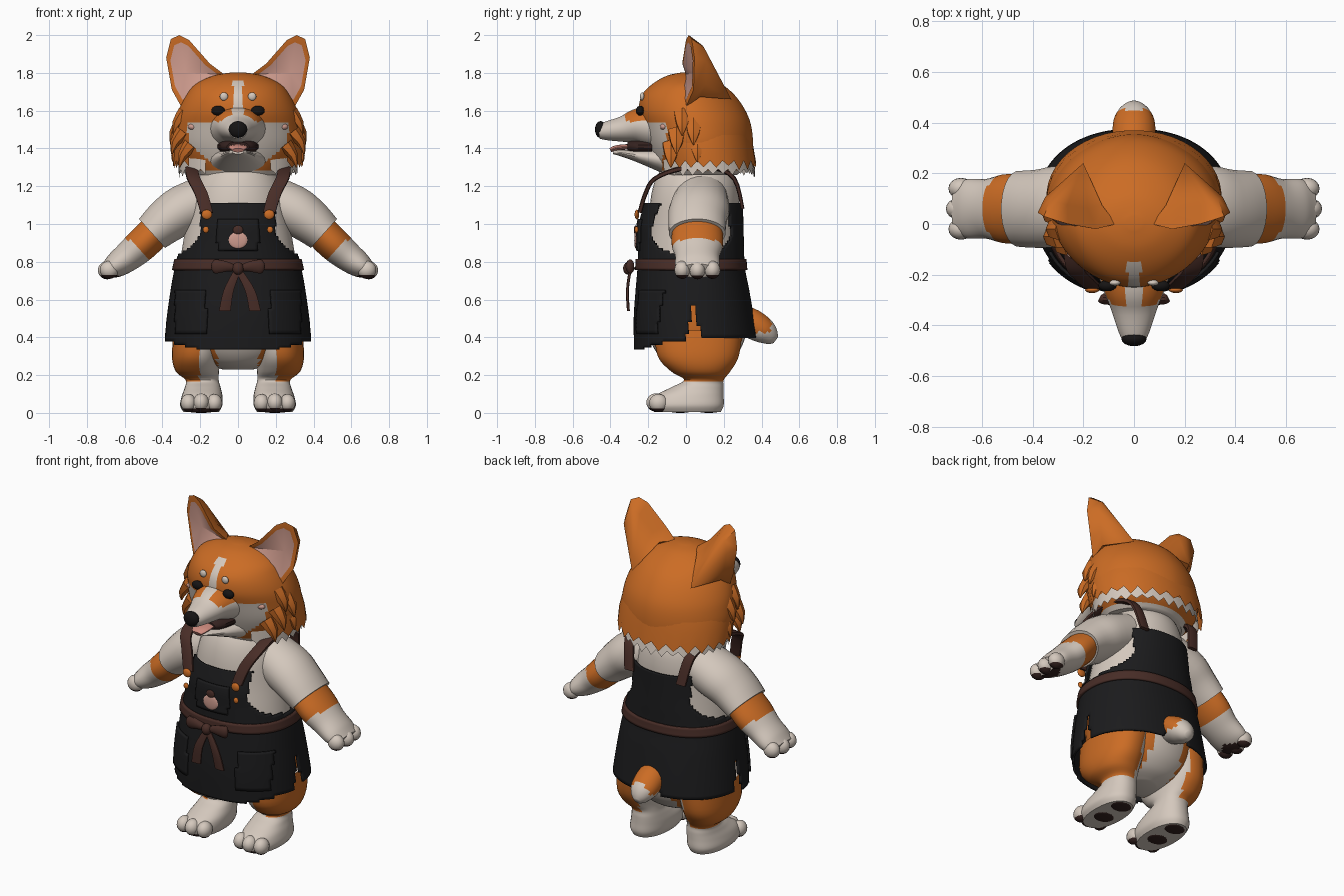
import bpy, bmesh, math, random
from mathutils import Vector, Matrix

if "Cube" in bpy.data.objects:
    bpy.data.objects.remove(bpy.data.objects["Cube"])

random.seed(4)
COLOURS = {"orange fur": (0.60, 0.15, 0.018), "cream": (0.66, 0.58, 0.51), "charcoal cloth": (0.011, 0.011, 0.012),
           "brown leather": (0.065, 0.026, 0.02), "soft pink": (0.62, 0.33, 0.27), "dark pad": (0.035, 0.016, 0.014),
           "nose black": (0.008, 0.007, 0.007), "tongue pink": (0.62, 0.26, 0.21)}
MATS = {}
for n, c in COLOURS.items():
    MATS[n] = bpy.data.materials.new(n)
    MATS[n].diffuse_color = (*c, 1)
OR, CR, CH, BR, PK, PAD, BK, TG = COLOURS


def finish(name, bm, rule, mirror=False, angle=40, thick=0):
    """Colour faces by rule (None deletes), make the object, add modifiers."""
    slots, dead = [], []
    for f in bm.faces:
        m = rule if isinstance(rule, str) else rule(f.calc_center_median())
        if m is None:
            dead.append(f)
            continue
        if m not in slots:
            slots.append(m)
        f.material_index = slots.index(m)
        f.smooth = True
    bmesh.ops.delete(bm, geom=dead, context='FACES')
    bmesh.ops.recalc_face_normals(bm, faces=bm.faces[:])
    me = bpy.data.meshes.new(name)
    bm.to_mesh(me)
    bm.free()
    for s in slots:
        me.materials.append(MATS[s])
    me.set_sharp_from_angle(angle=math.radians(angle))
    ob = bpy.data.objects.new(name, me)
    bpy.context.collection.objects.link(ob)
    if thick:
        ob.modifiers.new("thickness", 'SOLIDIFY').thickness = thick
    if mirror:
        ob.modifiers.new("mirror", 'MIRROR').use_clip = False
    return ob


def spline(keys, n):
    """Smooth interpolation of equal-length tuples."""
    out = []
    for i in range(len(keys) - 1):
        k = [keys[max(i - 1, 0)], keys[i], keys[i + 1], keys[min(i + 2, len(keys) - 1)]]
        for j in range(n):
            t = j / n
            out.append([0.5 * (2 * b + (c - a) * t + (2 * a - 5 * b + 4 * c - d) * t * t + (3 * b - a - 3 * c + d) * t ** 3)
                        for a, b, c, d in zip(*k)])
    return out + [list(keys[-1])]


def skin(name, rings, rule, seg=32, p=1.0, cap=True, jag=0, **kw):
    """Skin a list of (centre, U, V) superelliptic rings."""
    bm = bmesh.new()
    rows = []
    for r, (c, u, v) in enumerate(rings):
        row = []
        for i in range(seg):
            a = 2 * math.pi * (i + 0.5) / seg
            ca, sa = math.cos(a), math.sin(a)
            q = c + u * math.copysign(abs(ca) ** p, ca) + v * math.copysign(abs(sa) ** p, sa)
            if jag and r == 0 and i % 2:
                q.z -= jag * random.uniform(0.6, 1.3)
            row.append(bm.verts.new(q))
        rows.append(row)
    for a, b in zip(rows, rows[1:]):
        for i in range(seg):
            j = (i + 1) % seg
            bm.faces.new((a[i], a[j], b[j], b[i]))
    if cap:
        bm.faces.new(rows[0])
        bm.faces.new(rows[-1])
    return finish(name, bm, rule, **kw)


def stack(name, keys, rule, n=5, **kw):
    """Horizontal rings from (z, centre x, half width, y front, y back)."""
    rings = [(Vector((cx, (f + b) / 2, z)), Vector((w, 0, 0)), Vector((0, (b - f) / 2, 0)))
             for z, cx, w, f, b in spline(keys, n)]
    return skin(name, rings, rule, **kw)


def sweep(name, pts, side, rule, n=4, **kw):
    """Tube along (x, y, z, side radius, other radius)."""
    ks = spline(pts, n)
    side, rings = Vector(side), []
    for i, k in enumerate(ks):
        t = Vector(ks[min(i + 1, len(ks) - 1)][:3]) - Vector(ks[max(i - 1, 0)][:3])
        rings.append((Vector(k[:3]), side * k[3], t.cross(side).normalized() * k[4]))
    return skin(name, rings, rule, **kw)


def blob(name, centres, scale, rule, **kw):
    bm = bmesh.new()
    for c in centres:
        bmesh.ops.create_uvsphere(bm, u_segments=16, v_segments=10, radius=1,
                                  matrix=Matrix.Translation(c) @ Matrix.Diagonal((*scale, 1)))
    return finish(name, bm, rule, **kw)


# Head with orange mask, cream blaze and cheeks
def head_colour(c):
    if c.y < 0.02 and 1.5 < c.z < 1.765 and abs(c.x) < 0.027:
        return CR
    edge = -0.10 - 0.25 * max(0, 1.44 - c.z)
    if c.z < 1.535 and c.y < edge and abs(c.x) < 0.265:
        return CR
    return CR if c.z < 1.285 else OR


stack("head", [(1.26, 0, .24, -.13, .27), (1.33, 0, .305, -.165, .345), (1.42, 0, .34, -.20, .355),
               (1.52, 0, .335, -.23, .345), (1.60, 0, .315, -.25, .315), (1.68, 0, .275, -.235, .26),
               (1.74, 0, .225, -.18, .19), (1.785, 0, .13, -.1, .11), (1.803, 0, .03, -.02, .03)],
      head_colour, seg=96, p=1.07)

# Ragged neck ruff: cream fringe under orange fringe
stack("ruff_fringe", [(1.29, 0, .315, -.16, .365), (1.36, 0, .315, -.16, .345)],
      lambda c: CR if c.y > -0.12 else None, n=1, seg=60, jag=.035, cap=False)
stack("ruff_orange", [(1.335, 0, .345, -.15, .37), (1.41, 0, .345, -.18, .357), (1.47, 0, .335, -.2, .345)],
      lambda c: OR if c.y > -0.07 else None, n=1, seg=48, jag=.04, cap=False)
for i, (x, y, z) in enumerate([(.31, -.02, 1.56), (.325, .04, 1.51), (.32, -.05, 1.46), (.315, .06, 1.42), (.28, -.08, 1.39)]):
    sweep(f"cheek_tuft_{i}", [(x - .03, y, z + .03, .05, .04), (x + .015, y, z - .03, .035, .025), (x + .03, y, z - .09, .004, .004)],
          (0, 1, 0), OR, n=2, seg=6, mirror=True)

# Muzzle, jaw, mouth, tongue, nose
sweep("muzzle", [(0, -.15, 1.51, .16, .12), (0, -.25, 1.518, .125, .097), (0, -.33, 1.503, .093, .07),
                 (0, -.42, 1.493, .063, .05), (0, -.46, 1.49, .045, .038)], (1, 0, 0),
      lambda c: OR if c.z > 1.545 and abs(c.x) > .028 and c.y > -.32 else CR)
sweep("lower_jaw", [(0, -.12, 1.34, .15, .07), (0, -.25, 1.36, .10, .035), (0, -.34, 1.375, .06, .018),
                    (0, -.385, 1.38, .03, .01)], (1, 0, 0), CR, seg=20)
sweep("mouth", [(0, -.18, 1.41, .11, .05), (0, -.27, 1.41, .09, .04), (0, -.31, 1.41, .06, .025)], (1, 0, 0), PAD, seg=16)
sweep("tongue", [(0, -.25, 1.41, .05, .016), (0, -.36, 1.405, .052, .014), (0, -.4, 1.39, .03, .012)], (1, 0, 0), TG, seg=16)
blob("nose", [(0, -.452, 1.5)], (.05, .03, .045), BK)
blob("eye", [(.105, -.243, 1.6)], (.036, .022, .026), BK, mirror=True)
blob("brow_spot", [(.075, -.232, 1.675)], (.022, .012, .022), CR, mirror=True)
blob("cheek_blush", [(.235, -.118, 1.515)], (.03, .02, .018), PK, mirror=True)


# Ears: orange shell with recessed pink inside
outline = [(.07, .0, 1.79), (.15, -.02, 1.85), (.26, 0, 1.975), (.31, .015, 2.0), (.355, .03, 1.98), (.38, .045, 1.88),
           (.35, .04, 1.71), (.30, 0, 1.62), (.19, -.05, 1.67)]
bm = bmesh.new()
mid = Vector((.27, .0, 1.81))
o = [Vector(q) for q in outline]
rim = [bm.verts.new(q) for q in o]
inner = [bm.verts.new(q.lerp(mid, .2)) for q in o]
back = [bm.verts.new(q.lerp(mid, .28) + Vector((0, .075, 0))) for q in o]
pit = bm.verts.new((.28, .05, 1.80))
apex = bm.verts.new((.20, .24, 1.66))
pink = set()
for i in range(len(o)):
    j = (i + 1) % len(o)
    bm.faces.new((rim[i], rim[j], inner[j], inner[i]))
    bm.faces.new((rim[j], rim[i], back[i], back[j]))
    bm.faces.new((back[j], back[i], apex))
    f = bm.faces.new((inner[i], inner[j], pit))
    pink.add(f.calc_center_median().freeze())
finish("ear", bm, lambda c: PK if c.copy().freeze() in pink else OR, mirror=True)

# Torso: cream shirt above, orange hips below
stack("torso", [(.23, 0, .08, -.02, .14), (.27, 0, .2, -.11, .23), (.36, 0, .30, -.18, .30), (.5, 0, .325, -.22, .325),
                (.77, 0, .31, -.225, .29), (1.0, 0, .275, -.2, .28), (1.15, 0, .25, -.185, .28),
                (1.25, 0, .21, -.155, .26), (1.33, 0, .14, -.1, .2)],
      lambda c: OR if .2 < c.z < .65 and abs(c.x) > .11 else CR, seg=48)

# Apron layers: body, pockets and belt share one profile
APRON = [(.335, 0, .395, -.275, .385), (.5, 0, .378, -.277, .36), (.65, 0, .357, -.267, .335), (.77, 0, .335, -.257, .312),
         (.9, 0, .305, -.253, .307), (1.0, 0, .285, -.25, .304), (1.11, 0, .26, -.22, .302)]


def apron_layer(name, off, rule, thick=.012):
    stack(name, [(z, x, w + off, f - off, b + off) for z, x, w, f, b in APRON], rule,
          n=9, seg=120, p=.9, cap=False, thick=thick)


def apron_shape(c):
    x, y, z = abs(c.x), c.y, c.z
    if z > .83 and x > .2 + 5 * max(0, .96 - z) ** 1.8:
        return None
    if abs(y - .04) < (.59 - z) * .2 or (y > .04 and z < .395):
        return None
    if y > .2 and x < (.53 - z) * .6:
        return None
    if y < 0 and z < .335 + max(0, x - .2) * .25:
        return None
    return CH


apron_layer("apron", 0, apron_shape)
apron_layer("side_pockets", .012, lambda c: CH if .42 < c.z < .655 and .17 < abs(c.x) < .335 and c.y < -.06 else None)
apron_layer("bib_pocket", .012, lambda c: CH if .855 < c.z < 1.03 and abs(c.x) < .11 and c.y < 0 else None)
apron_layer("belt", .012, lambda c: BR if .752 < c.z < .812 else None, .014)

# Cupcake badge
blob("badge_cake", [(0, -.266, .915)], (.05, .008, .045), PK)
blob("badge_topping", [(0, -.268, .968)], (.027, .008, .024), BR)

# Bow at the waist
sweep("bow_loop", [(.01, -.29, .765, .015, .02), (.06, -.3, .775, .028, .02), (.12, -.295, .775, .038, .022), (.135, -.29, .775, .02, .015)],
      (0, 0, 1), BR, seg=12, mirror=True)
blob("bow_knot", [(0, -.305, .765)], (.03, .028, .034), BR)
for nm, x in (("bow_tail_left", -.07), ("bow_tail_right", .09)):
    sweep(nm, [(0, -.295, .76, .02, .008), (x * .7, -.31, .65, .028, .008), (x, -.305, .54, .032, .008)], (1, 0, 0), BR, seg=8, p=.6)

# Shoulder straps and buttons
sweep("strap", [(.165, -.245, 1.06, .034, .012), (.195, -.215, 1.16, .036, .012), (.235, -.165, 1.24, .036, .012),
                (.245, -.03, 1.292, .034, .014), (.23, .14, 1.30, .034, .014), (.205, .255, 1.24, .032, .012),
                (.175, .30, 1.08, .032, .01)], (1, 0, 0), BR, seg=8, p=.5, mirror=True)
blob("strap_button", [(.165, -.26, 1.05)], (.028, .012, .026), OR, mirror=True)
blob("bib_rivet", [(.17, -.262, .97)], (.016, .01, .018), OR, mirror=True)

# Arms: sleeve, banded forearm, paw
sweep("sleeve", [(.14, .08, 1.14, .14, .13), (.29, .07, 1.075, .16, .132), (.38, .06, 1.015, .155, .12), (.455, .06, .95, .15, .104)],
      (0, 1, 0), CR, seg=24, mirror=True)
sweep("forearm", [(.40, .06, 1.0, .13, .088), (.5, .06, .9, .137, .09), (.58, .06, .83, .118, .08), (.65, .06, .78, .118, .066),
                  (.70, .06, .752, .1, .042)], (0, 1, 0),
      lambda c: OR if .68 * c.x - .73 * c.z < -.275 else PAD if c.z < .728 and c.x > .6 else CR, n=6, seg=28, mirror=True)
blob("finger", [(.682, -.02, .757), (.692, .06, .755), (.682, .14, .757)], (.05, .042, .048),
     lambda c: PAD if c.z < .732 else CR, mirror=True)


# Legs with feet, toes and pads
def leg_colour(c):
    if c.z > .165 and (c.x > .205 or (c.y > .12 and c.x > .17)):
        return OR
    return PAD if c.z < .025 and c.y < -.12 else CR


stack("leg", [(.006, .195, .095, -.17, .185), (.04, .195, .112, -.19, .2), (.09, .19, .108, -.165, .2), (.135, .187, .095, -.08, .2),
              (.175, .19, .088, -.01, .2), (.22, .215, .115, -.08, .235), (.30, .22, .13, -.15, .28), (.44, .2, .14, -.17, .3)],
      leg_colour, seg=36, p=.9, mirror=True)
blob("toe", [(.125, -.145, .052), (.195, -.16, .055), (.262, -.145, .052)], (.042, .05, .048),
     lambda c: PAD if c.z < .028 else CR, mirror=True)
blob("sole_pad", [(.195, -.03, .006), (.195, .12, .006)], (.06, .05, .006), PAD, mirror=True)

# Tail
sweep("tail", [(0, .24, .50, .07, .07), (0, .33, .48, .085, .08), (0, .41, .435, .08, .07), (0, .455, .40, .05, .045), (0, .475, .385, .02, .02)],
      (1, 0, 0), lambda c: CR if c.z < .425 or c.y > .45 else OR, seg=20)

for m in bpy.data.materials:
    if m.users and not m.is_grease_pencil:
        m.use_nodes = True
        m.node_tree.nodes["Principled BSDF"].inputs["Base Color"].default_value = m.diffuse_color
